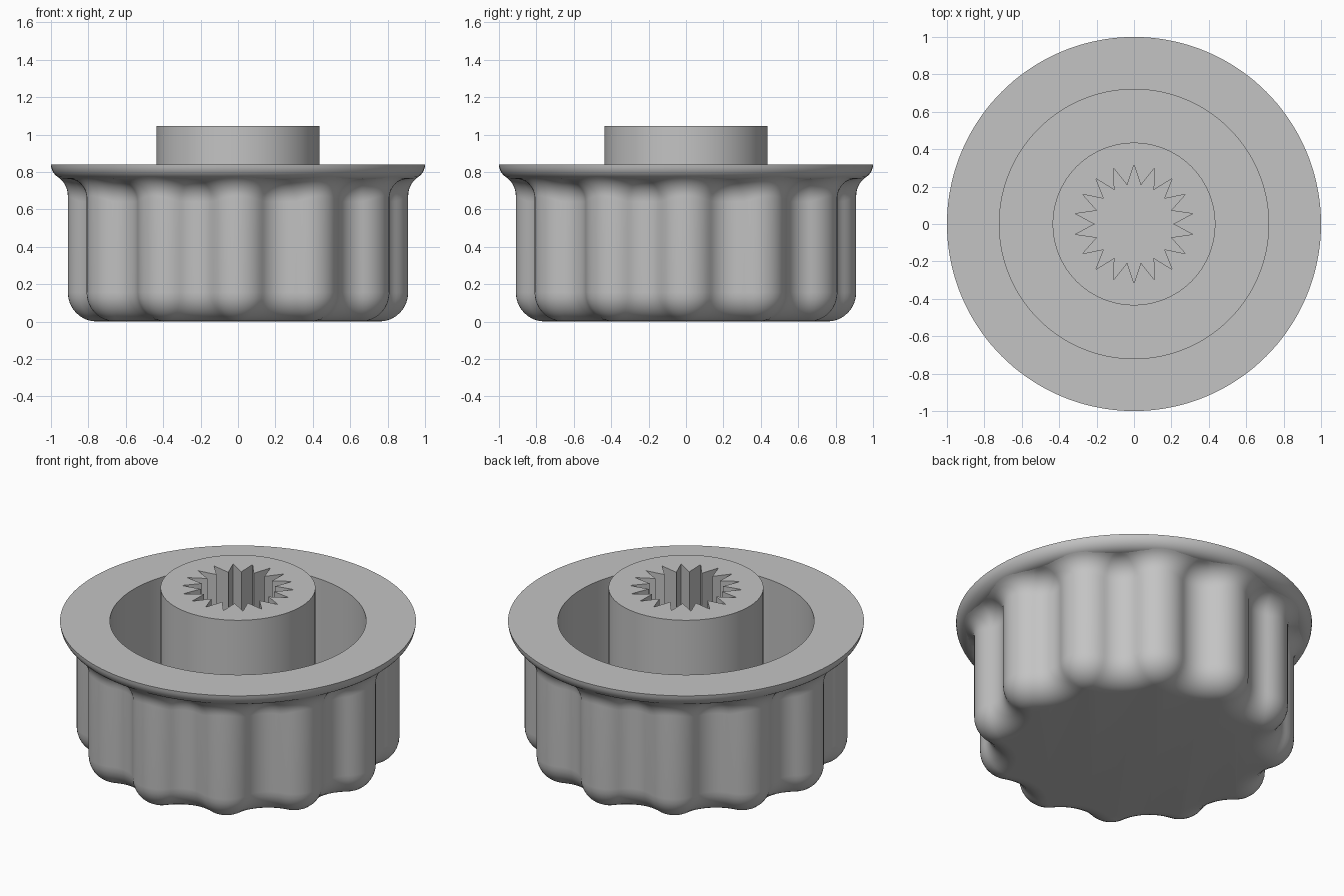
import bpy, bmesh, math
from mathutils import Vector

if "Cube" in bpy.data.objects:
    bpy.data.objects.remove(bpy.data.objects["Cube"])

grey = bpy.data.materials.new("plain_grey")
grey.diffuse_color = (0.55, 0.55, 0.55, 1)
grey.use_nodes = True
grey.node_tree.nodes["Principled BSDF"].inputs["Base Color"].default_value = grey.diffuse_color


def build(name, loops, cap_first=False, cap_last=False):
    """Bridge equally sized counter-clockwise loops into one smooth part."""
    bm = bmesh.new()
    rings = [[bm.verts.new(p) for p in loop] for loop in loops]
    n = len(rings[0])
    for a, b in zip(rings, rings[1:]):
        for i in range(n):
            j = (i + 1) % n
            bm.faces.new((a[i], a[j], b[j], b[i]))
    if cap_first:
        bm.faces.new(rings[0][::-1])
    if cap_last:
        bm.faces.new(rings[-1])
    mesh = bpy.data.meshes.new(name)
    bm.to_mesh(mesh)
    bm.free()
    mesh.materials.append(grey)
    ob = bpy.data.objects.new(name, mesh)
    bpy.context.collection.objects.link(ob)
    bpy.ops.object.select_all(action='DESELECT')
    ob.select_set(True)
    bpy.context.view_layer.objects.active = ob
    bpy.ops.object.shade_smooth_by_angle(angle=math.radians(30))
    return ob


def polar(r, a):
    return Vector((r * math.cos(a), r * math.sin(a)))


def ring(r, z, n=144):
    return [(*polar(r, math.pi / 2 + math.tau * i / n), z) for i in range(n)]


# Scalloped outline: convex lobes joined by tangent concave arcs
LOBES, LOBE_C, LOBE_R = 12, 0.746, 0.164
VALLEY = 0.82
half = math.pi / LOBES
valley_c = (LOBE_C**2 - (VALLEY - LOBE_R)**2) / (
    2 * LOBE_C * math.cos(half) - 2 * (VALLEY - LOBE_R))
valley_r = valley_c - VALLEY
d = polar(valley_c, half) - Vector((LOBE_C, 0))
swing = math.atan2(d.y, d.x)

outline = []   # (point, outward normal)
STEPS = 12
for k in range(LOBES):
    a = 2 * half * k
    for i in range(STEPS):
        n = polar(1, a - swing + 2 * swing * i / STEPS)
        outline.append((polar(LOBE_C, a) + n * LOBE_R, n))
    for i in range(STEPS):
        t = i / STEPS
        n = polar(1, (a + swing) * (1 - t) + (a + 2 * half - swing) * t)
        outline.append((polar(valley_c, a + half) - n * valley_r, n))

# Grip body: rounded foot, straight wall, fillet running into the flange
FOOT, FILLET = 0.155, 0.12
RIM_C, RIM_R, TOP = 0.92, 0.08, 0.84
columns = []
for p, n in outline:
    col = []
    for i in range(9):
        t = math.pi / 2 * i / 8
        off = -FOOT + FOOT * math.sin(t)
        col.append((*(p + n * off), FOOT - FOOT * math.cos(t)))
    # distance along the normal to the centre line of the rounded rim
    b = p.dot(n)
    gap = -b + math.sqrt(b * b - p.length_squared + RIM_C**2)
    h = math.sqrt((FILLET + RIM_R)**2 - (FILLET - gap)**2)
    end = math.atan2(h, gap - FILLET)
    for i in range(9):
        t = math.pi + (end - math.pi) * i / 8
        col.append((*(p + n * (FILLET + FILLET * math.cos(t))),
                    TOP - h + FILLET * math.sin(t)))
    columns.append(col)
build("grip_body", list(zip(*columns)), cap_first=True)

# Flange with rounded underside, continuing into the cavity wall and floor
FLOOR = 0.10
profile = [(0.80, TOP - RIM_R)]
for i in range(9):
    t = math.pi / 2 * i / 8
    profile.append((RIM_C + RIM_R * math.sin(t), TOP - RIM_R * math.cos(t)))
profile += [(0.72, TOP), (0.72, FLOOR), (0.43, FLOOR)]
build("flange_and_cavity", [ring(r, z) for r, z in profile])

# Central hub with a toothed socket
TEETH, HUB_TOP = 18, 1.045
corners = [polar(0.317 if i % 2 == 0 else 0.21, math.pi / 2 + math.pi * i / TEETH)
           for i in range(2 * TEETH)]
star = [corners[i].lerp(corners[(i + 1) % len(corners)], k / 4)
        for i in range(len(corners)) for k in range(4)]
build("toothed_hub",
      [ring(0.435, FLOOR), ring(0.435, HUB_TOP),
       [(*p, HUB_TOP) for p in star], [(*p, FLOOR) for p in star]],
      cap_last=True)
